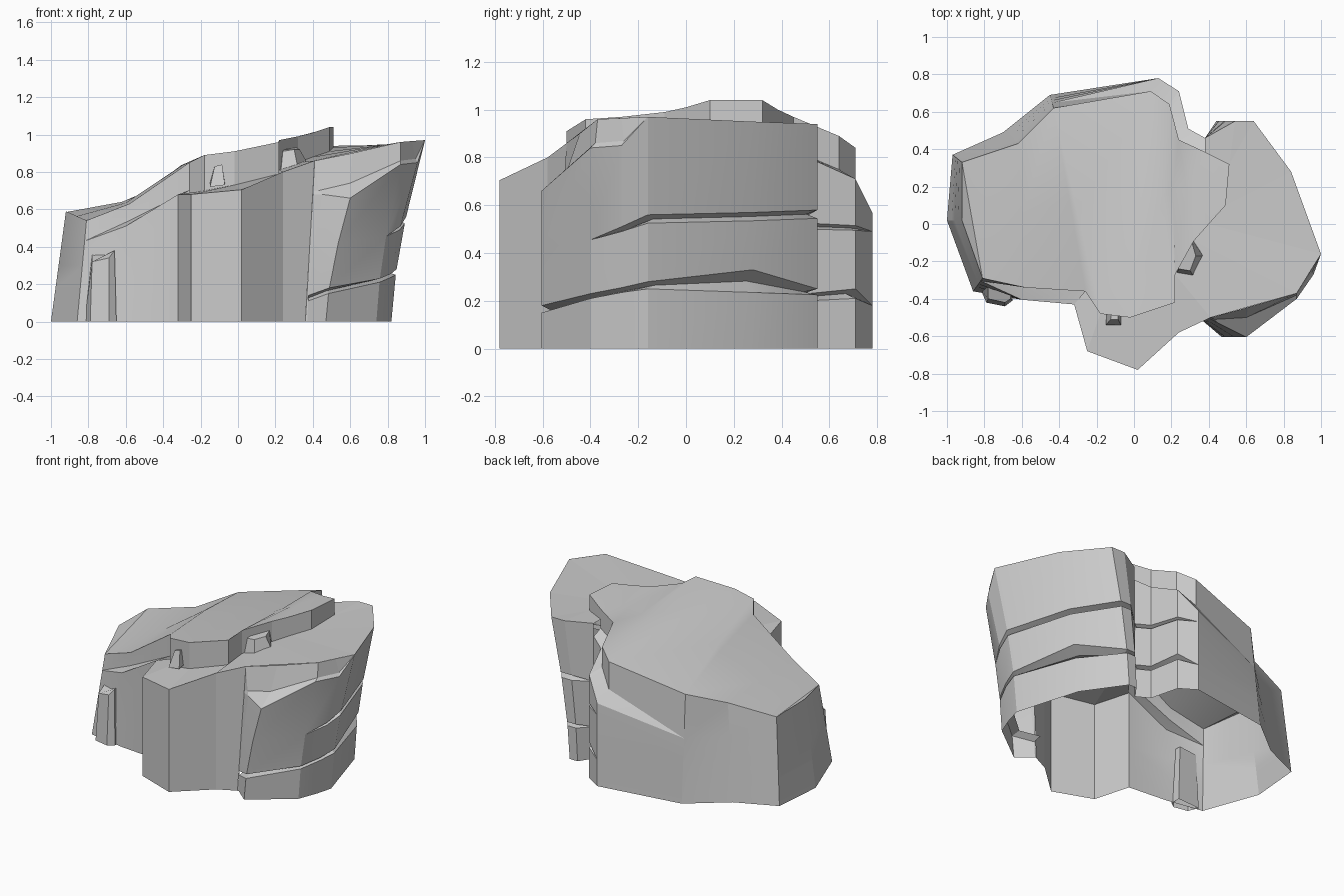
import bpy
from mathutils import Vector as V


def make(name, verts, faces, smooth=None):
    mesh = bpy.data.meshes.new(name)
    mesh.from_pydata(verts, [], faces)
    mesh.validate()
    ob = bpy.data.objects.new(name, mesh)
    bpy.context.collection.objects.link(ob)
    if smooth:
        bpy.ops.object.select_all(action='DESELECT')
        ob.select_set(True)
        bpy.context.view_layer.objects.active = ob
        bpy.ops.object.shade_smooth_by_angle(angle=smooth)
    return ob


def strip(name, rows, smooth=None):
    """Open sheet of quads between rows of points; pinched quads become triangles."""
    verts, index, faces = [], {}, []

    def vid(p):
        k = tuple(round(c, 4) for c in p)
        if k not in index:
            index[k] = len(verts)
            verts.append(k)
        return index[k]
    for low, high in zip(rows, rows[1:]):
        for i in range(len(low) - 1):
            f = [vid(p) for p in (low[i], low[i + 1], high[i + 1], high[i])]
            f = list(dict.fromkeys(f))
            if len(f) > 2:
                faces.append(f)
    return make(name, verts, faces, smooth)


def crack(points_at, lo, hi, centre, depth):
    """Lower lip, recessed bottom, upper lip of a horizontal crack."""
    a, c = points_at(lo), points_at(hi)
    if hi - lo < 0.005:
        return [a, a, a]
    d = (V((centre[0], centre[1], 0)) - V((a.x, a.y, 0))).normalized() * depth
    return [a, (a + c) / 2 + d, c]


def lean(base, top):
    """Edge that stays steep low down and overhangs towards the top."""
    def at(z):
        p = base.lerp(top, (z / top.z) ** 1.5)
        return V((p.x, p.y, z))
    return at


def block(name, base, top):
    n = len(base)
    make(name, base + top, [[i, (i + 1) % n, n + (i + 1) % n, n + i] for i in range(n)]
         + [list(range(n, 2 * n))])


# Rim of the lower shelf, foot of the upper plateau, and plateau edge heights
rim = [(-.32, -.43, .68), (-.25, -.68, .68), (.02, -.78, .705), (.24, -.58, .80),
       (.41, -.50, .86), (.87, -.37, .96), (1, -.16, .97), (.84, .28, .95),
       (.64, .55, .94), (.54, .55, .94), (.38, .46, .93)]
foot = [(-.26, -.36, .68), (-.18, -.48, .70), (-.02, -.50, .73), (.22, -.42, .79),
        (.22, -.27, .81), (.32, -.09, .85), (.40, 0, .88), (.49, .10, .91),
        (.51, .32, .93), (.51, .32, .93), (.38, .385, .93)]
heights = [.85, .89, .91, .96, .97, .99, 1.01, 1.04, 1.04, 1.04, 1.0]
crest = [(p[0], p[1], h) for p, h in zip(foot, heights)]
strip("lower_shelf", [rim, foot])
strip("plateau_step", [foot, crest])

# Front buttress wall
buttress_base = [(-.32, -.43, 0), (-.25, -.68, 0), (.02, -.78, 0), (.24, -.58, 0), (.36, -.52, 0)]
strip("front_buttress", [buttress_base, rim[:5]])

# Right cliff: leaning columns split by two cracks
# (base xy), (top xyz), crack 1 lips, crack 2 lips
right = [
    ((.37, -.52), (.45, -.53, .68), .11, .14, .40, .40),
    ((.47, -.605), (.60, -.605, .66), .15, .18, .42, .42),
    ((.74, -.40), (.87, -.40, .84), .21, .23, .455, .455),
    ((.79, -.27), (.96, -.27, .85), .235, .255, .49, .51),
    ((.82, -.16), (1, -.16, .97), .25, .28, .525, .56),
    ((.69, .28), (.84, .28, .95), .235, .33, .535, .57),
    ((.50, .55), (.64, .55, .94), .225, .25, .545, .58),
    ((.44, .55), (.54, .55, .94), .225, .25, .545, .58),
    ((.38, .46), (.38, .46, .93), .22, .22, .53, .53),
]
cols = []
for b, t, lo1, hi1, lo2, hi2 in right:
    base, top = V((*b, 0)), V(t)
    at = lean(base, top)
    cols.append([base] + crack(at, lo1, hi1, (.35, .1), .06)
                + crack(at, lo2, hi2, (.35, .1), .05) + [top])
strip("right_cliff", list(zip(*cols)), .4)

# Sloping ledge where the front right corner has broken away
strip("broken_corner_ledge", [
    [(.45, -.53, .68), (.60, -.605, .66), (.87, -.40, .84), (.96, -.27, .85), (1, -.16, .97)],
    [(.43, -.51, .70), (.60, -.50, .74), (.87, -.38, .86), (.95, -.26, .87), (1, -.16, .97)],
    [(.41, -.50, .86), (.61, -.445, .90), (.87, -.37, .96), (.93, -.27, .965), (1, -.16, .97)]])

# Narrow upright face joining the buttress to the right cliff
at = lean(V((.37, -.52, 0)), V(right[0][1]))
strip("upright_joint", [
    [(.36, -.52, 0), (.37, -.52, 0)],
    [(.369, -.517, .14), at(.14)],
    [(.383, -.511, .40), at(.40)],
    [(.40, -.504, .68), (.45, -.53, .68)],
    [(.401, -.504, .70), (.43, -.51, .70)],
    [(.41, -.50, .86), (.41, -.50, .86)]])

# Back and left cliff: (base xy), (top xyz), two crack lips, ledge height, rise or None
left = [
    ((.38, .46), (.38, .385, 1.0), .20, .23, .50, .525, .84, .03),
    ((.29, .51), (.24, .45, .97), .20, .23, .50, .525, .80, .03),
    ((.24, .71), (.19, .64, .89), .21, .25, .495, .515, .71, .04),
    ((.13, .78), (.09, .71, .84), .18, .18, .49, .49, .57, .08),
    ((-.45, .69), (-.43, .62, .72), .18, .18, .3, .3, .43, None),
    ((-.70, .49), (-.62, .43, .64), .18, .18, .3, .3, .43, None),
    ((-.97, .37), (-.92, .33, .585), .18, .18, .3, .3, .43, None),
    ((-1, .02), (-.92, .02, .59), .18, .18, .3, .3, .43, None),
    ((-.86, -.36), (-.81, -.29, .54), .18, .18, .3, .3, .43, None),
    ((-.60, -.405), (-.58, -.34, .63), .18, .18, .3, .3, .51, .03),
    ((-.32, -.43), (-.26, -.36, .85), .18, .18, .3, .3, .68, .02),
]
cols = []
for b, t, lo1, hi1, lo2, hi2, m, rise in left:
    base, top = V((*b, 0)), V(t)
    if rise is None:
        at = lambda z: base.lerp(top, z / top.z)
        ledge = [at(m), at(m)]
    else:
        at = lambda z: V((*b, z))
        ledge = [at(m), V((top.x, top.y, m + rise))]
    cols.append([base] + crack(at, lo1, hi1, (-.1, .2), .05)
                + crack(at, lo2, hi2, (-.1, .2), .03) + ledge + [top])
strip("left_cliff", list(zip(*cols)), .4)

# Plateau surface spans from the front edge to the back edge, slightly domed
edge = [c[1] for c in left]
front = [edge[8], edge[8], edge[9], edge[10]] + crest[1:9]
back = [edge[i] for i in (7, 6, 5, 4, 4, 3, 3, 2, 1, 1, 0, 0)]
bulge = [0, 0, 0, .02, .03, .02, .02, .01, 0, 0, 0, 0]
mid = [(V(f) + V(b)) / 2 + V((0, 0, h)) for f, b, h in zip(front, back, bulge)]
strip("plateau_top", [front, mid, back], .6)

# Loose stones against the walls
block("front_left_stone",
      [(-.82, -.35, 0), (-.79, -.42, 0), (-.69, -.44, 0), (-.65, -.41, 0), (-.65, -.34, 0)],
      [(-.78, -.33, .36), (-.78, -.40, .32), (-.69, -.42, .34), (-.66, -.40, .38), (-.66, -.34, .38)])
block("small_step_stone",
      [(-.15, -.54, .72), (-.07, -.54, .73), (-.07, -.48, .74), (-.15, -.48, .74)],
      [(-.125, -.51, .83), (-.085, -.51, .84), (-.085, -.48, .84), (-.12, -.48, .83)])
block("side_step_stone",
      [(.23, -.26, .81), (.32, -.28, .82), (.37, -.17, .85), (.31, -.08, .86), (.22, -.20, .82)],
      [(.24, -.24, .91), (.30, -.25, .92), (.33, -.17, .92), (.31, -.10, .93), (.22, -.20, .92)])
